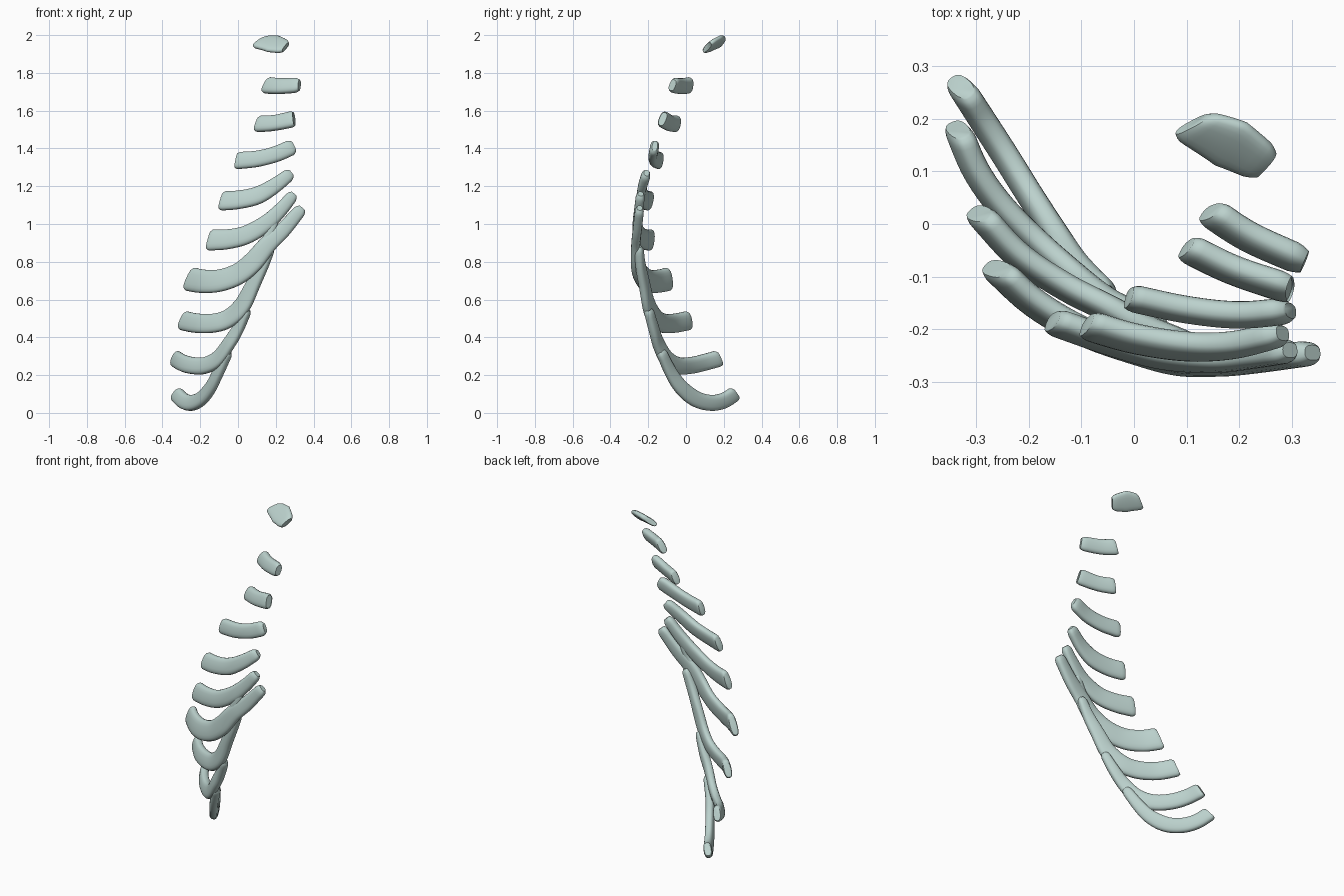
import bpy
import bmesh
import math
from mathutils import Vector

cube = bpy.data.objects.get("Cube")
if cube:
    bpy.data.objects.remove(cube, do_unlink=True)

# Single pale cartilage colour
colour = (0.50, 0.64, 0.61, 1)
cartilage = bpy.data.materials.new("pale_grey_green")
cartilage.use_nodes = True
cartilage.diffuse_color = colour
cartilage.node_tree.nodes["Principled BSDF"].inputs["Base Color"].default_value = colour

UP = Vector((0, 0, 1))
SIDES = 20


def spline(points, steps=16):
    """Smooth curve through the points, as a dense polyline."""
    pts = [Vector(p) for p in points]
    pts = [2 * pts[0] - pts[1]] + pts + [2 * pts[-1] - pts[-2]]
    line = []
    for a, b, c, d in zip(pts, pts[1:], pts[2:], pts[3:]):
        for i in range(steps):
            t = i / steps
            line.append(0.5 * (2 * b + (c - a) * t + (2 * a - 5 * b + 4 * c - d) * t ** 2
                               + (3 * b - a - 3 * c + d) * t ** 3))
    return line + [pts[-2]]


def at_distance(line, dist):
    """Position and direction at a distance along the polyline."""
    for a, b in zip(line, line[1:]):
        length = (b - a).length
        if dist <= length:
            break
        dist -= length
    return a.lerp(b, min(dist / length, 1)), (b - a).normalized()


def end_scale(dist, reach, smallest):
    """Rounds the section off towards an end."""
    k = max(0, 1 - dist / reach)
    return 1 - (1 - smallest) * k * k


def bar(name, points, heights, thick=0.048, lean=0.2, slant=0.25, tip=0.6):
    """Flattened rounded bar swept along a path; heights are start, middle, end."""
    line = spline(points)
    total = sum((b - a).length for a, b in zip(line, line[1:]))
    near = [0, 0.003, 0.008, 0.015, 0.025]
    count = max(3, int(total / 0.02))
    inner = [0.025 + (total - 0.05) * i / count for i in range(1, count)]
    bm = bmesh.new()
    rings = []
    for d in near + inner + [total - e for e in reversed(near)]:
        pos, along = at_distance(line, d)
        along = (at_distance(line, min(d + 0.02, total))[0]
                 - at_distance(line, max(d - 0.02, 0))[0]).normalized()
        out = along.cross(UP).normalized() + lean * UP
        out = (out - along * out.dot(along)).normalized()
        tall = out.cross(along)
        if tall.z < 0:
            tall = -tall
        u = d / total * 2
        k = int(u >= 1)
        height = heights[k] + (heights[min(k + 1, 2)] - heights[k]) * (u - k)
        scale = end_scale(d, 0.02, 0.8) * end_scale(total - d, 0.03, tip)
        shear = slant * max(0, 1 - d / 0.08)
        ring = []
        for i in range(SIDES):
            a = math.tau * i / SIDES
            c, s = math.cos(a), math.sin(a)
            x = math.copysign(abs(c) ** 0.75, c) * thick / 2 * scale
            y = math.copysign(abs(s) ** 0.75, s) * height / 2 * scale
            ring.append(bm.verts.new(pos + out * x + tall * y + along * y * shear))
        rings.append(ring)
    for r, q in zip(rings, rings[1:]):
        for i in range(SIDES):
            j = (i + 1) % SIDES
            bm.faces.new((r[i], r[j], q[j], q[i]))
    bm.faces.new(rings[0])
    bm.faces.new(rings[-1])
    bmesh.ops.recalc_face_normals(bm, faces=bm.faces)
    mesh = bpy.data.meshes.new(name)
    bm.to_mesh(mesh)
    bm.free()
    mesh.materials.append(cartilage)
    obj = bpy.data.objects.new(name, mesh)
    bpy.context.collection.objects.link(obj)
    bpy.ops.object.select_all(action='DESELECT')
    obj.select_set(True)
    bpy.context.view_layer.objects.active = obj
    bpy.ops.object.shade_smooth_by_angle(angle=math.radians(45))


# Short upper bars, leaning back
bar("cartilage_first", [(0.11, 0.19, 1.965), (0.18, 0.155, 1.955), (0.255, 0.11, 1.935)],
    (0.09, 0.125, 0.09), thick=0.035, lean=1.2, slant=0.5, tip=0.7)
bar("cartilage_second", [(0.145, 0.023, 1.735), (0.22, -0.025, 1.73), (0.325, -0.072, 1.735)],
    (0.092, 0.085, 0.08), lean=0.4, tip=0.75)
bar("cartilage_third", [(0.10, -0.045, 1.53), (0.19, -0.088, 1.535), (0.30, -0.125, 1.557)],
    (0.09, 0.085, 0.09), lean=0.35, tip=0.8)

# Longer middle bars, sweeping up towards one side
bar("cartilage_fourth", [(-0.01, -0.14, 1.335), (0.1, -0.163, 1.345), (0.2, -0.173, 1.37),
                         (0.298, -0.165, 1.412)], (0.092, 0.085, 0.085))
bar("cartilage_fifth", [(-0.09, -0.192, 1.122), (0, -0.218, 1.128), (0.1, -0.233, 1.15),
                        (0.19, -0.23, 1.2), (0.283, -0.208, 1.27)], (0.105, 0.095, 0.065), lean=0.3)
bar("cartilage_sixth", [(-0.155, -0.185, 0.915), (-0.05, -0.222, 0.92), (0.05, -0.25, 0.945),
                        (0.15, -0.258, 1.005), (0.23, -0.25, 1.08), (0.297, -0.24, 1.16)],
    (0.115, 0.095, 0.06))

# Lower bars, each joining the one above
bar("cartilage_seventh", [(-0.262, -0.085, 0.71), (-0.19, -0.15, 0.697), (-0.1, -0.203, 0.7),
                          (0, -0.24, 0.735), (0.08, -0.262, 0.80), (0.16, -0.265, 0.895),
                          (0.24, -0.258, 0.97), (0.34, -0.245, 1.085)], (0.13, 0.112, 0.065))
bar("cartilage_eighth", [(-0.295, 0.02, 0.49), (-0.22, -0.06, 0.475), (-0.13, -0.12, 0.475),
                         (-0.05, -0.16, 0.50), (0.02, -0.195, 0.565), (0.08, -0.22, 0.68),
                         (0.13, -0.24, 0.78), (0.175, -0.25, 0.88)], (0.105, 0.1, 0.05))
bar("cartilage_ninth", [(-0.335, 0.18, 0.29), (-0.3, 0.1, 0.268), (-0.25, 0.03, 0.252),
                        (-0.18, -0.04, 0.25), (-0.11, -0.1, 0.285), (-0.05, -0.145, 0.365),
                        (0, -0.17, 0.445), (0.05, -0.2, 0.55)], (0.09, 0.09, 0.05))
bar("cartilage_tenth", [(-0.33, 0.262, 0.103), (-0.29, 0.2, 0.065), (-0.245, 0.13, 0.053),
                        (-0.195, 0.05, 0.075), (-0.145, -0.025, 0.135), (-0.105, -0.08, 0.215),
                        (-0.05, -0.135, 0.33)], (0.085, 0.085, 0.055))

# Small bridge between the sixth and seventh bars
bar("cartilage_bridge", [(0.13, -0.262, 0.87), (0.165, -0.262, 0.94), (0.2, -0.256, 1.03)],
    (0.06, 0.05, 0.04), thick=0.04, slant=0)
